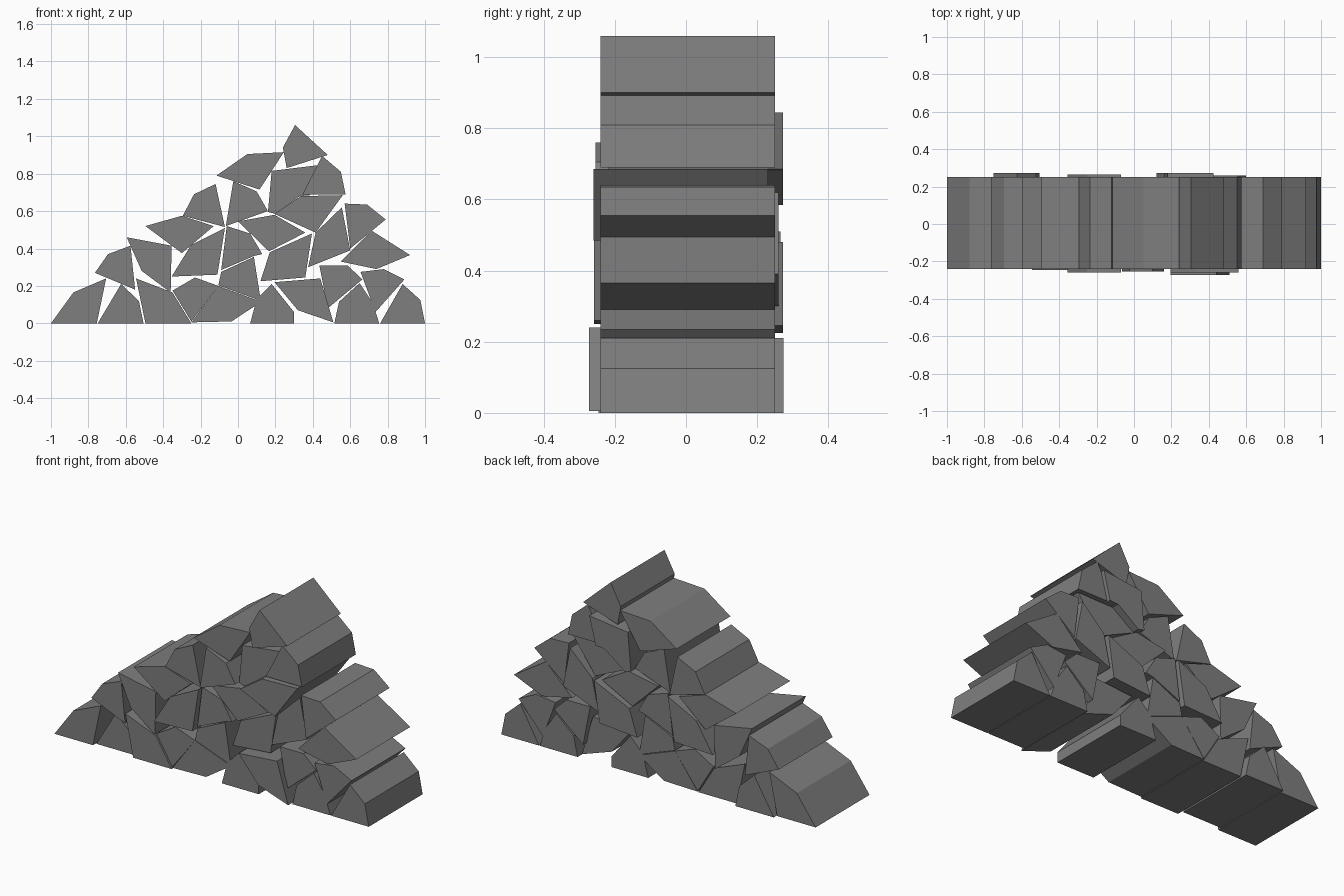
import bpy, bmesh

FRONT, BACK = -0.24, 0.25

# Dark grey rock
rock = bpy.data.materials.new("dark_rock")
rock.diffuse_color = (0.21, 0.21, 0.21, 1)


def stone(name, profile, shift=0.0, extra=0.0):
    """Extrude one angular stone profile (x, z) along y."""
    bm = bmesh.new()
    face = bm.faces.new([bm.verts.new((x, FRONT + shift, z)) for x, z in profile])
    ext = bmesh.ops.extrude_face_region(bm, geom=[face], use_keep_orig=True)
    verts = [v for v in ext["geom"] if isinstance(v, bmesh.types.BMVert)]
    bmesh.ops.translate(bm, verts=verts, vec=(0, BACK - FRONT + extra, 0))
    bmesh.ops.recalc_face_normals(bm, faces=bm.faces)
    mesh = bpy.data.meshes.new(name)
    bm.to_mesh(mesh)
    bm.free()
    mesh.materials.append(rock)
    bpy.context.collection.objects.link(bpy.data.objects.new(name, mesh))


# Ground course, left to right
stone("base_stone_1", [(-1, 0), (-.88, .165), (-.705, .24), (-.755, 0)])
stone("base_stone_2", [(-.75, 0), (-.625, .21), (-.53, .12), (-.505, 0)], .024)
stone("base_stone_3", [(-.495, 0), (-.545, .24), (-.35, .165), (-.25, 0)], -.006)
stone("base_stone_4", [(-.25, .01), (-.35, .175), (-.23, .245), (-.105, .2)])
stone("base_stone_5", [(-.25, .005), (-.105, .2), (.125, .115), (-.035, .01)])
stone("base_stone_6", [(-.105, .203), (-.09, .275), (.085, .355), (.122, .12)])
stone("base_stone_7", [(.065, 0), (.1, .13), (.18, .21), (.3, .06), (.3, 0)])
stone("base_stone_8", [(.195, .22), (.44, .24), (.51, .005), (.32, .07)], -.033)
stone("base_stone_9", [(.435, .31), (.585, .31), (.665, .235), (.48, .08)])
stone("base_stone_10", [(.515, 0), (.54, .115), (.65, .215), (.72, .11), (.755, 0)])
stone("base_stone_11", [(.655, .275), (.78, .29), (.89, .235), (.735, .06)])
stone("base_stone_12", [(.76, 0), (.88, .21), (.975, .125), (1, 0)])

# Second course
stone("low_stone_1", [(-.765, .27), (-.695, .37), (-.575, .415), (-.55, .18)])
stone("low_stone_2", [(-.595, .46), (-.355, .415), (-.36, .165), (-.515, .28)])
stone("low_stone_3", [(-.355, .25), (-.25, .42), (-.07, .51), (-.11, .26)], -.018, .033)
stone("low_stone_4", [(-.09, .285), (-.06, .52), (.065, .48), (.13, .37), (.085, .36)])
stone("low_stone_5", [(.12, .225), (.17, .38), (.395, .48), (.36, .245)], .022)
stone("low_stone_6", [(.375, .3), (.415, .485), (.555, .62), (.6, .39)], .01)
stone("low_stone_7", [(.55, .33), (.715, .495), (.92, .365), (.74, .29)])

# Third course
stone("mid_stone_1", [(-.495, .52), (-.3, .575), (-.13, .52), (-.3, .375)])
stone("mid_stone_2", [(-.295, .575), (-.235, .69), (-.12, .745), (-.07, .515)])
stone("mid_stone_3", [(-.065, .52), (-.025, .76), (.1, .705), (.16, .6)], -.014)
stone("mid_stone_4", [(0, .545), (.195, .58), (.36, .485), (.165, .385)])
stone("mid_stone_5", [(.195, .585), (.335, .68), (.56, .685), (.415, .485)], -.02)
stone("mid_stone_6", [(.57, .64), (.69, .635), (.79, .555), (.6, .4)])

# Upper stones and peak
stone("upper_stone_1", [(.16, .595), (.18, .815), (.425, .845), (.385, .685), (.33, .68), (.2, .585)], .022)
stone("upper_stone_2", [(.345, .69), (.45, .895), (.55, .81), (.575, .69)])
stone("upper_stone_3", [(-.115, .79), (.05, .905), (.245, .915), (.115, .715)])
stone("peak_stone", [(.26, .83), (.24, .94), (.305, 1.06), (.48, .9)])
